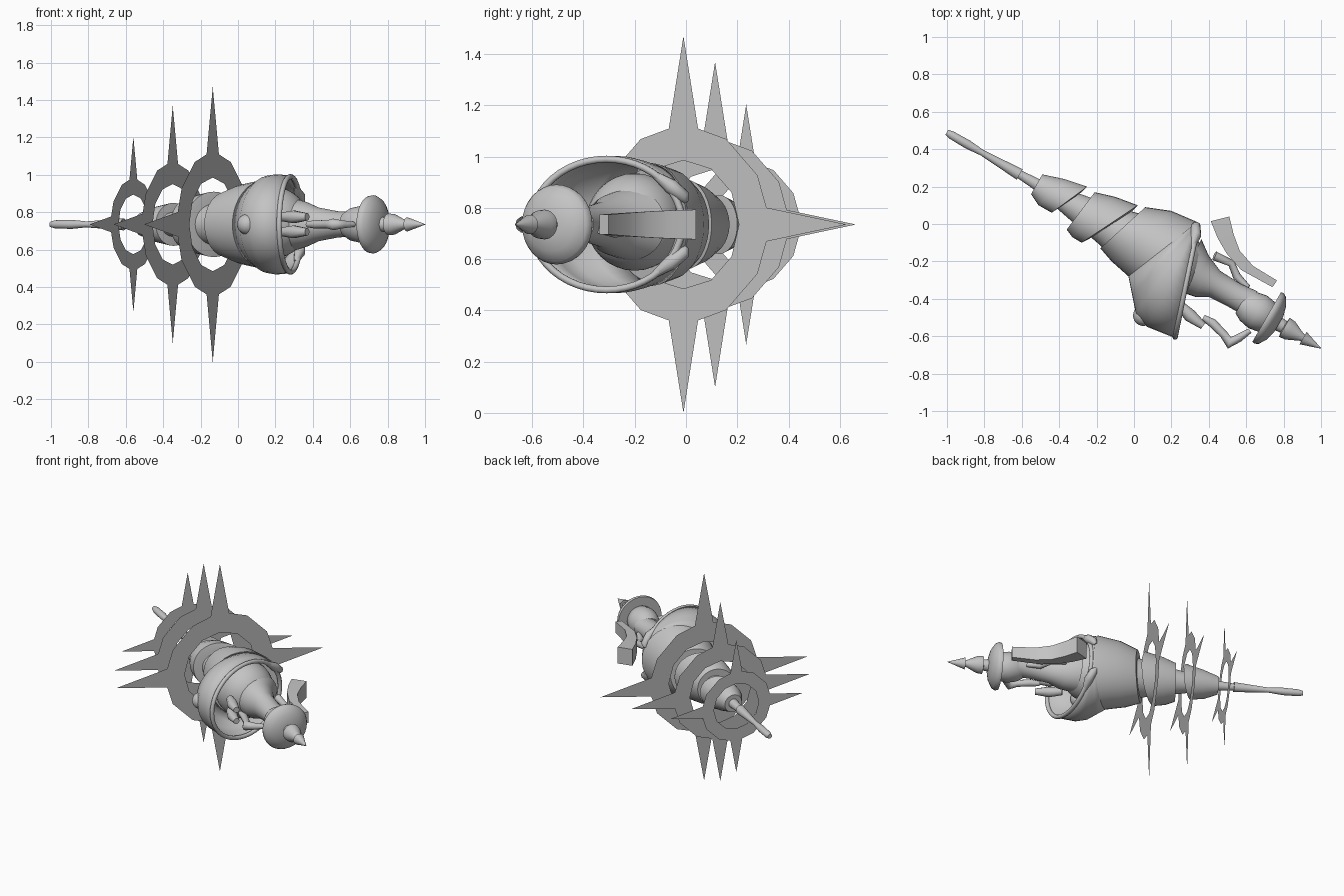
import bpy, bmesh, math
from mathutils import Vector

if "Cube" in bpy.data.objects:
    bpy.data.objects.remove(bpy.data.objects["Cube"])

ZC = 0.735                                   # height of the long axis
ORIGIN = Vector((-0.135, -0.01, ZC))         # centre of the largest ring
AXIS = Vector((0.866, -0.5, 0))              # long axis, tail to tip
SIDE = Vector((0.5, 0.866, 0))

grey = bpy.data.materials.new("grey")
grey.diffuse_color = (0.55, 0.55, 0.55, 1)
grey.use_nodes = True
grey.node_tree.nodes["Principled BSDF"].inputs["Base Color"].default_value = grey.diffuse_color


def finish(bm, name, smooth=True):
    bmesh.ops.recalc_face_normals(bm, faces=bm.faces)
    me = bpy.data.meshes.new(name)
    bm.to_mesh(me)
    bm.free()
    me.materials.append(grey)
    ob = bpy.data.objects.new(name, me)
    bpy.context.collection.objects.link(ob)
    if smooth:
        bpy.ops.object.select_all(action='DESELECT')
        ob.select_set(True)
        bpy.context.view_layer.objects.active = ob
        bpy.ops.object.shade_smooth_by_angle(angle=math.radians(40))
    return ob


def loft(name, stations, n=32, caps=True, turn=0.0):
    """Skin of ellipses; each station is (ax, ay, bx, by, half height)."""
    bm = bmesh.new()
    rings = []
    for ax, ay, bx, by, h in stations:
        mid = Vector(((ax + bx) / 2, (ay + by) / 2, ZC))
        half = Vector(((ax - bx) / 2, (ay - by) / 2, 0))
        rings.append([bm.verts.new(mid + half * math.cos(a) + Vector((0, 0, h * math.sin(a))))
                      for a in (turn + math.tau * i / n for i in range(n))])
    for r, s in zip(rings, rings[1:]):
        for i in range(n):
            j = (i + 1) % n
            bm.faces.new((r[i], r[j], s[j], s[i]))
    if caps:
        bm.faces.new(rings[0])
        bm.faces.new(rings[-1])
    return finish(bm, name)


def axial(name, profile):
    """Turned part on the long axis from (distance, radius) pairs."""
    st = []
    for t, r in profile:
        c = ORIGIN + AXIS * t
        a, b = c + SIDE * r, c - SIDE * r
        st.append((a.x, a.y, b.x, b.y, r))
    return loft(name, st)


def ball(name, loc, r):
    bm = bmesh.new()
    bmesh.ops.create_uvsphere(bm, u_segments=28, v_segments=16, radius=r)
    bmesh.ops.translate(bm, vec=loc, verts=bm.verts)
    return finish(bm, name)


def tube(name, pts, closed=False):
    """Round limb through (x, y, z, radius) points."""
    cu = bpy.data.curves.new(name, 'CURVE')
    cu.dimensions = '3D'
    cu.bevel_depth = 1.0
    cu.bevel_resolution = 3
    cu.use_fill_caps = True
    sp = cu.splines.new('POLY')
    sp.points.add(len(pts) - 1)
    for p, (x, y, z, r) in zip(sp.points, pts):
        p.co, p.radius = (x, y, z, 1), r
    sp.use_cyclic_u = closed
    cu.materials.append(grey)
    ob = bpy.data.objects.new(name, cu)
    bpy.context.collection.objects.link(ob)
    return ob


def spiked_ring(name, t, s):
    """Flat ring with four long spikes, square to the axis."""
    c = ORIGIN + AXIS * t
    bm = bmesh.new()
    inner, outer = [], []
    for q in range(4):
        for deg, ro, ri in ((0, 0.735, 0.25), (10, 0.38, 0.243), (30, 0.385, 0.25),
                            (60, 0.385, 0.25), (80, 0.38, 0.243)):
            a = math.radians(deg + 90 * q)
            d = SIDE * math.cos(a) + Vector((0, 0, math.sin(a)))
            outer.append(bm.verts.new(c + d * ro * s))
            inner.append(bm.verts.new(c + d * ri * s))
    for i in range(20):
        j = (i + 1) % 20
        bm.faces.new((outer[i], outer[j], inner[j], inner[i]))
    return finish(bm, name, smooth=False)


# Three spiked rings, shrinking toward the tail
for i, (t, s) in enumerate(((0, 1.0), (-0.247, 0.863), (-0.49, 0.637))):
    spiked_ring(f"spiked_ring_{i + 1}", t, s)

# Thin tail and the core that joins the segments
axial("tail", [(-1.0, 0.015), (-0.97, 0.022), (-0.87, 0.024), (-0.78, 0.016), (-0.55, 0.032)])
axial("core", [(-0.56, 0.022), (-0.4, 0.035), (-0.2, 0.075), (0.0, 0.11), (0.15, 0.15)])

# Flared, slanted body segments
loft("small_segment", [(-0.49, 0.265, -0.55, 0.16, 0.06), (-0.37, 0.24, -0.51, 0.10, 0.092),
                       (-0.25, 0.20, -0.44, 0.06, 0.115), (-0.28, 0.17, -0.41, 0.08, 0.08)])
loft("middle_segment", [(-0.21, 0.17, -0.36, -0.03, 0.125), (-0.10, 0.145, -0.33, -0.07, 0.155),
                        (0.02, 0.10, -0.28, -0.10, 0.175), (-0.01, 0.07, -0.24, -0.08, 0.14)])
loft("large_segment", [(0.06, 0.09, -0.18, -0.13, 0.175), (0.20, 0.07, -0.12, -0.20, 0.215),
                       (0.34, 0.01, -0.03, -0.28, 0.24)])

# Hood fanning open toward +x, with a rolled rim
rim = (0.34, -0.01, 0.22, -0.61, 0.262)
hood = loft("hood", [(0.33, 0.01, -0.03, -0.28, 0.235), (0.34, 0.0, -0.01, -0.38, 0.25),
                     (0.34, 0.0, 0.01, -0.48, 0.262), (0.34, 0.0, 0.07, -0.55, 0.268), rim],
            n=40, caps=False)
solid = hood.modifiers.new("thickness", 'SOLIDIFY')
solid.thickness = 0.015
solid.offset = -1
rim_pts = []
for i in range(48):
    a = math.tau * i / 48
    rim_pts.append((0.28 + 0.06 * math.cos(a), -0.31 + 0.295 * math.cos(a),
                    ZC + 0.255 * math.sin(a), 0.014))
tube("hood_rim", rim_pts, closed=True)
ball("hood_knob", (0.05, -0.49, ZC), 0.055)
for k in (-1, 1):
    tube("rim_knob", [(0.31, -0.13, ZC + k * 0.2, 0.012), (0.33, -0.06, ZC + k * 0.15, 0.03),
                      (0.33, -0.01, ZC + k * 0.11, 0.026), (0.32, 0.0, ZC + k * 0.09, 0.01)])

# Round torso inside the hood, chest and neck
ball("torso", (0.19, -0.2, ZC + 0.01), 0.19)
loft("chest", [(0.36, -0.08, 0.24, -0.36, 0.14), (0.40, -0.17, 0.33, -0.39, 0.12),
               (0.46, -0.25, 0.40, -0.39, 0.09), (0.57, -0.32, 0.50, -0.44, 0.07),
               (0.66, -0.36, 0.57, -0.48, 0.065)])

# Head, hat brim and stacked hat cones
axial("head", [(0.82, 0.065), (0.86, 0.088), (0.92, 0.1), (0.98, 0.09), (1.02, 0.05)])
axial("hat_brim", [(0.975, 0.153), (0.99, 0.156), (1.01, 0.145), (1.035, 0.105), (1.05, 0.05)])
axial("hat_lower_cone", [(1.04, 0.04), (1.08, 0.035), (1.085, 0.058), (1.12, 0.055), (1.19, 0.022),
                         (1.22, 0.018)])
axial("hat_tip", [(1.2, 0.015), (1.2, 0.038), (1.312, 0.001)])

# Wide square sleeve on the rear side
loft("sleeve", [(0.53, 0.045, 0.39, 0.01, 0.082), (0.55, -0.05, 0.43, -0.08, 0.078),
                (0.58, -0.14, 0.48, -0.16, 0.072), (0.65, -0.22, 0.56, -0.25, 0.064),
                (0.77, -0.295, 0.735, -0.345, 0.055)], n=4, turn=math.pi / 4)

# Thin jointed limbs
tube("rear_limb", [(0.43, -0.17, ZC, 0.025), (0.52, -0.21, ZC - 0.02, 0.02),
                   (0.55, -0.28, ZC - 0.03, 0.022), (0.61, -0.34, ZC - 0.02, 0.015)])
for k in (-1, 1):
    z = ZC + k * 0.04
    tube("front_upper_limb", [(0.24, -0.43, z, 0.025), (0.30, -0.49, z, 0.035),
                              (0.37, -0.545, z, 0.02)])
tube("front_lower_limb", [(0.37, -0.5, ZC, 0.016), (0.42, -0.53, ZC, 0.024),
                          (0.48, -0.59, ZC, 0.022), (0.51, -0.635, ZC, 0.032),
                          (0.56, -0.61, ZC, 0.022), (0.62, -0.57, ZC, 0.014)])
